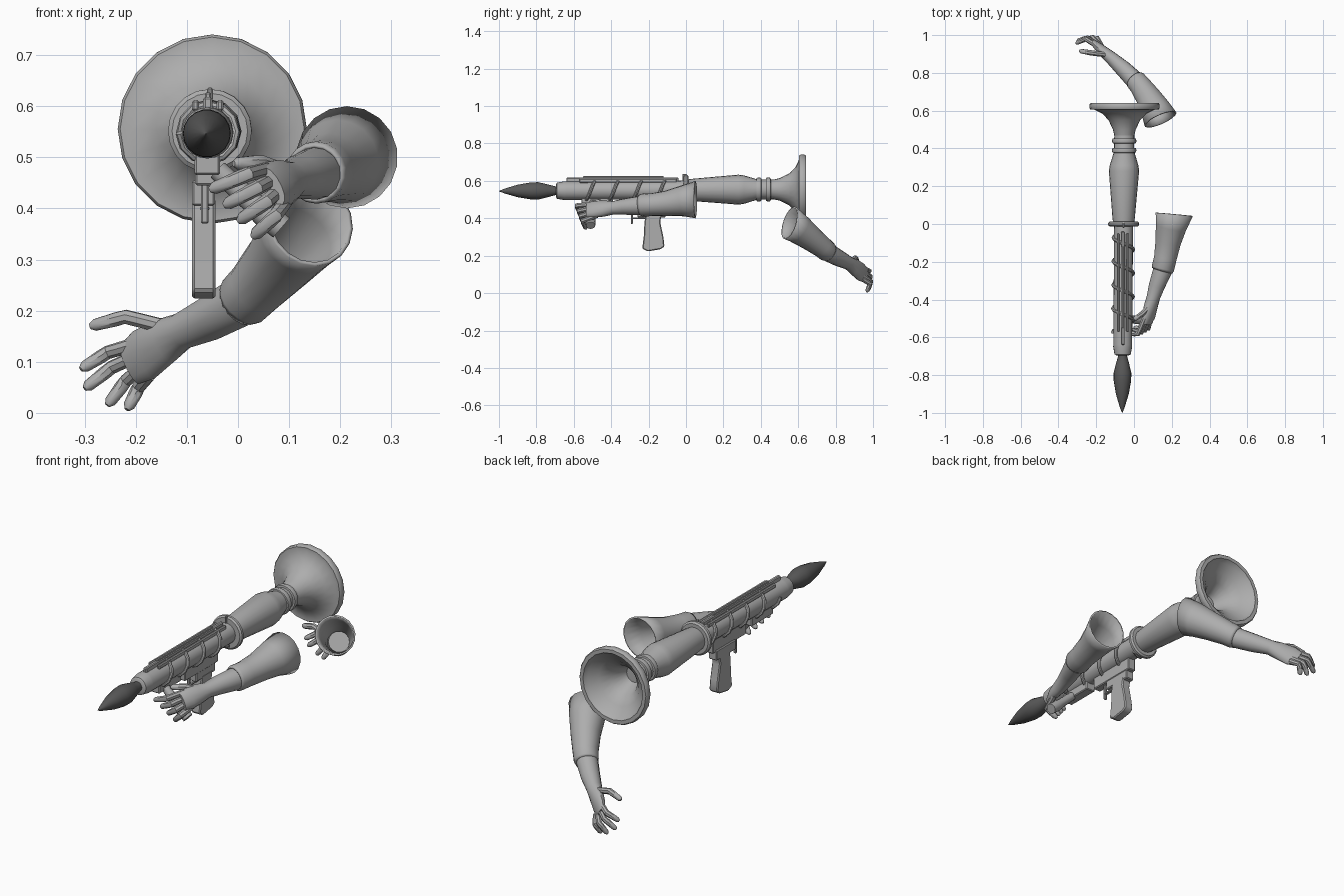
import bpy, bmesh, math
from mathutils import Vector

if "Cube" in bpy.data.objects:
    bpy.data.objects.remove(bpy.data.objects["Cube"], do_unlink=True)


def material(name, value):
    m = bpy.data.materials.new(name)
    m.use_nodes = True
    m.diffuse_color = (value, value, value, 1)
    m.node_tree.nodes["Principled BSDF"].inputs["Base Color"].default_value = (value, value, value, 1)
    return m


GREY = material("mid grey", 0.42)
DARK = material("dark grey", 0.10)


def finish(name, bm, mat=GREY, angle=40):
    bmesh.ops.recalc_face_normals(bm, faces=bm.faces)
    mesh = bpy.data.meshes.new(name)
    bm.to_mesh(mesh)
    bm.free()
    mesh.materials.append(mat)
    ob = bpy.data.objects.new(name, mesh)
    bpy.context.collection.objects.link(ob)
    bpy.ops.object.select_all(action="DESELECT")
    ob.select_set(True)
    bpy.context.view_layer.objects.active = ob
    bpy.ops.object.shade_smooth_by_angle(angle=math.radians(angle))
    return ob


def skin_rings(bm, rings, caps):
    rings = [[bm.verts.new(p) for p in ring] for ring in rings]
    n = len(rings[0])
    for a, b in zip(rings, rings[1:]):
        for i in range(n):
            bm.faces.new((a[i], a[(i + 1) % n], b[(i + 1) % n], b[i]))
    if caps:
        bm.faces.new(rings[0])
        bm.faces.new(rings[-1])


def axis(y):
    """Centre of the launcher, which leans very slightly."""
    return Vector((-0.055 + 0.0075 * y, y, 0.5515 + 0.006 * y))


def lathe(name, profile, seg=20, mat=GREY):
    bm = bmesh.new()
    turn = [math.tau * i / seg for i in range(seg)]
    rings = [[axis(y) + Vector((r * math.cos(t), 0, r * math.sin(t))) for t in turn]
             for y, r in profile]
    skin_rings(bm, rings, True)
    return finish(name, bm, mat)


def loft(name, stations, wide=(0, 0, 1), seg=14, caps=True, face=None):
    """Tube through (point, half width, half thickness) stations."""
    bm = bmesh.new()
    pts = [Vector(s[0]) for s in stations]
    rings = []
    for i, s in enumerate(stations):
        t = (pts[min(i + 1, len(pts) - 1)] - pts[max(i - 1, 0)]).normalized()
        if face and i == 0:
            t = Vector(face).normalized()
        u = Vector(wide)
        u = (u - t * u.dot(t)).normalized()
        v = t.cross(u)
        rw, rt = s[1], s[-1]
        rings.append([pts[i] + u * rw * math.cos(math.tau * k / seg)
                      + v * rt * math.sin(math.tau * k / seg) for k in range(seg)])
    skin_rings(bm, rings, caps)
    return finish(name, bm)


def box(name, lo, hi, bevel=0.004):
    bm = bmesh.new()
    bmesh.ops.create_cube(bm, size=1)
    lo, hi = Vector(lo), Vector(hi)
    for v in bm.verts:
        v.co = (lo + hi) / 2 + v.co * (hi - lo)
    bmesh.ops.bevel(bm, geom=bm.edges[:], offset=bevel, segments=1, affect="EDGES")
    return finish(name, bm, angle=30)


def finger(name, base, mid, tip, r, wide):
    base, mid, tip = Vector(base), Vector(mid), Vector(tip)
    end = tip + (tip - mid).normalized() * r * 0.7
    knuckle = base.lerp(mid, 0.6)
    bend = mid.lerp(tip, 0.3)
    loft(name, [(base, r), (knuckle, r), (mid, r), (bend, r), (tip, r * 0.85), (end, r * 0.4)],
         wide, seg=8)


# Warhead and launch tube
lathe("warhead", [(-1, 0.001), (-0.97, 0.013), (-0.9, 0.034), (-0.83, 0.046), (-0.79, 0.047),
                  (-0.74, 0.035), (-0.7, 0.024), (-0.66, 0.024)], 18, DARK)
lathe("front_tube", [(-0.695, 0.034), (-0.69, 0.043), (-0.65, 0.05), (-0.64, 0.05), (0.01, 0.05)])
lathe("rear_body", [(0, 0.055), (0.04, 0.06), (0.28, 0.08), (0.31, 0.076), (0.385, 0.053), (0.48, 0.053)])

# Collar and neck rings
lathe("collar", [(-0.013, 0.05), (-0.013, 0.074), (-0.006, 0.082), (0.006, 0.082),
                 (0.013, 0.074), (0.013, 0.05)])
for i, y in enumerate((0.39, 0.44)):
    lathe(f"neck_ring_{i + 1}", [(y - 0.014, 0.05), (y - 0.012, 0.062), (y, 0.065),
                                 (y + 0.012, 0.062), (y + 0.014, 0.05)])

# Hollow exhaust bell
lathe("exhaust_bell", [(0.455, 0.05), (0.5, 0.06), (0.55, 0.084), (0.585, 0.118), (0.605, 0.16),
                       (0.605, 0.18), (0.612, 0.185), (0.634, 0.185), (0.641, 0.18),
                       (0.641, 0.162), (0.62, 0.15), (0.595, 0.11), (0.555, 0.072),
                       (0.5, 0.046), (0.46, 0.03)])

# Spiral binding around the tube
coil = []
for k in range(int(12 * 4.4) + 1):
    a = math.tau * (k / 12 - 0.5)
    c = axis(-0.51 + 0.125 * a / math.tau)
    coil.append((c + Vector((math.cos(a), 0, math.sin(a))) * 0.054, 0.009))
loft("spiral_binding", coil, (0, 1, 0), seg=8)

# Top rails and sight
box("centre_rail", (-0.068, -0.64, 0.59), (-0.05, -0.04, 0.618))
for side, name in ((-1, "right_rail"), (1, "left_rail")):
    x = -0.059 + side * 0.024
    box(name, (x - 0.007, -0.57, 0.59), (x + 0.007, -0.05, 0.612))
box("top_bar", (-0.065, -0.55, 0.612), (-0.053, -0.12, 0.627), 0.003)
box("rear_sight", (-0.06, -0.02, 0.6), (-0.05, 0.005, 0.637), 0.003)

# Receiver, trigger and fore block
box("receiver", (-0.084, -0.35, 0.445), (-0.042, -0.09, 0.515))
box("trigger_housing", (-0.09, -0.26, 0.405), (-0.045, -0.11, 0.455))
box("fore_block", (-0.085, -0.56, 0.465), (-0.035, -0.39, 0.515))
box("trigger", (-0.072, -0.295, 0.37), (-0.058, -0.283, 0.455), 0.003)
box("trigger_guard", (-0.074, -0.29, 0.395), (-0.056, -0.22, 0.405), 0.003)

# Pistol grip extruded from its side outline
outline = [(-0.215, 0.42), (-0.13, 0.42), (-0.138, 0.38), (-0.121, 0.3), (-0.115, 0.25),
           (-0.135, 0.235), (-0.205, 0.223), (-0.234, 0.238), (-0.226, 0.3), (-0.222, 0.38)]
bm = bmesh.new()
face = bm.faces.new([bm.verts.new((-0.09, y, z)) for y, z in outline])
moved = bmesh.ops.extrude_face_region(bm, geom=[face])["geom"]
bmesh.ops.translate(bm, vec=(0.046, 0, 0), verts=[g for g in moved if isinstance(g, bmesh.types.BMVert)])
bmesh.ops.bevel(bm, geom=bm.edges[:], offset=0.005, segments=1, affect="EDGES")
finish("pistol_grip", bm, angle=30)

# Slanted foregrip held by the left hand
loft("foregrip", [((-0.04, -0.505, 0.475), 0.02), ((0.03, -0.508, 0.41), 0.022),
                  ((0.05, -0.51, 0.392), 0.027), ((0.085, -0.51, 0.362), 0.025)], (0, 1, 0), 12)


def sleeve(name, stations, face):
    ob = loft(name, stations, seg=18, caps=False, face=face)
    thick = ob.modifiers.new("cloth thickness", "SOLIDIFY")
    thick.thickness = 0.008
    thick.offset = -1


# Left arm: sleeve, forearm, fingers and thumb
sleeve("left_sleeve", [((0.213, 0.05, 0.5), 0.1), ((0.195, -0.02, 0.492), 0.082),
                       ((0.18, -0.1, 0.48), 0.068), ((0.166, -0.18, 0.473), 0.061),
                       ((0.153, -0.235, 0.47), 0.061), ((0.15, -0.246, 0.469), 0.056)],
       (-0.1, -1, 0))
grip_side = (0.5, 0, -0.85)
loft("left_forearm", [((0.166, -0.18, 0.472), 0.052), ((0.15, -0.25, 0.468), 0.051),
                      ((0.12, -0.33, 0.462), 0.043), ((0.102, -0.39, 0.456), 0.036),
                      ((0.088, -0.44, 0.452), 0.046, 0.033), ((0.078, -0.49, 0.448), 0.049, 0.028),
                      ((0.066, -0.53, 0.444), 0.042, 0.018)], grip_side)
for i in range(4):
    finger(f"left_finger_{i + 1}", (0.055 + 0.013 * i, -0.5 + 0.008 * i, 0.476 - 0.02 * i),
           (0.02 + 0.018 * i, -0.583 + 0.01 * i, 0.467 - 0.027 * i),
           (-0.046 + 0.027 * i, -0.573 + 0.012 * i, 0.44 - 0.03 * i), 0.0145, (0.4, 0, -0.9))
finger("left_thumb", (0.085, -0.43, 0.475), (0.045, -0.475, 0.49), (0.0, -0.505, 0.488),
       0.015, (0, 0.5, 1))

# Right arm: sleeve, forearm, fingers and thumb
sleeve("right_sleeve", [((0.14, 0.555, 0.375), 0.092), ((0.115, 0.605, 0.34), 0.08),
                        ((0.08, 0.665, 0.295), 0.068), ((0.035, 0.73, 0.245), 0.058),
                        ((0.012, 0.757, 0.222), 0.056), ((0.005, 0.765, 0.216), 0.051)],
       (-0.4, 0.9, -0.3))
palm_side = (-0.4, 0.2, 0.9)
loft("right_forearm", [((0.045, 0.72, 0.255), 0.048), ((0.0, 0.765, 0.215), 0.049),
                       ((-0.055, 0.82, 0.185), 0.044), ((-0.11, 0.87, 0.16), 0.036),
                       ((-0.145, 0.9, 0.14), 0.046, 0.031), ((-0.185, 0.935, 0.113), 0.052, 0.024),
                       ((-0.212, 0.96, 0.095), 0.043, 0.015)], palm_side)
tips = [(-0.3, 0.96, 0.09), (-0.293, 0.972, 0.053), (-0.25, 0.976, 0.022), (-0.213, 0.97, 0.014)]
for i, tip in enumerate(tips):
    base = Vector((-0.2 + 0.009 * i, 0.945, 0.135 - 0.02 * i))
    mid = base.lerp(Vector(tip), 0.55) + Vector((0, 0.026, 0.008))
    finger(f"right_finger_{i + 1}", base, mid, tip, 0.0135, palm_side)
finger("right_thumb", (-0.14, 0.895, 0.168), (-0.22, 0.905, 0.188), (-0.28, 0.915, 0.172),
       0.0145, (0, 0.3, 1))
